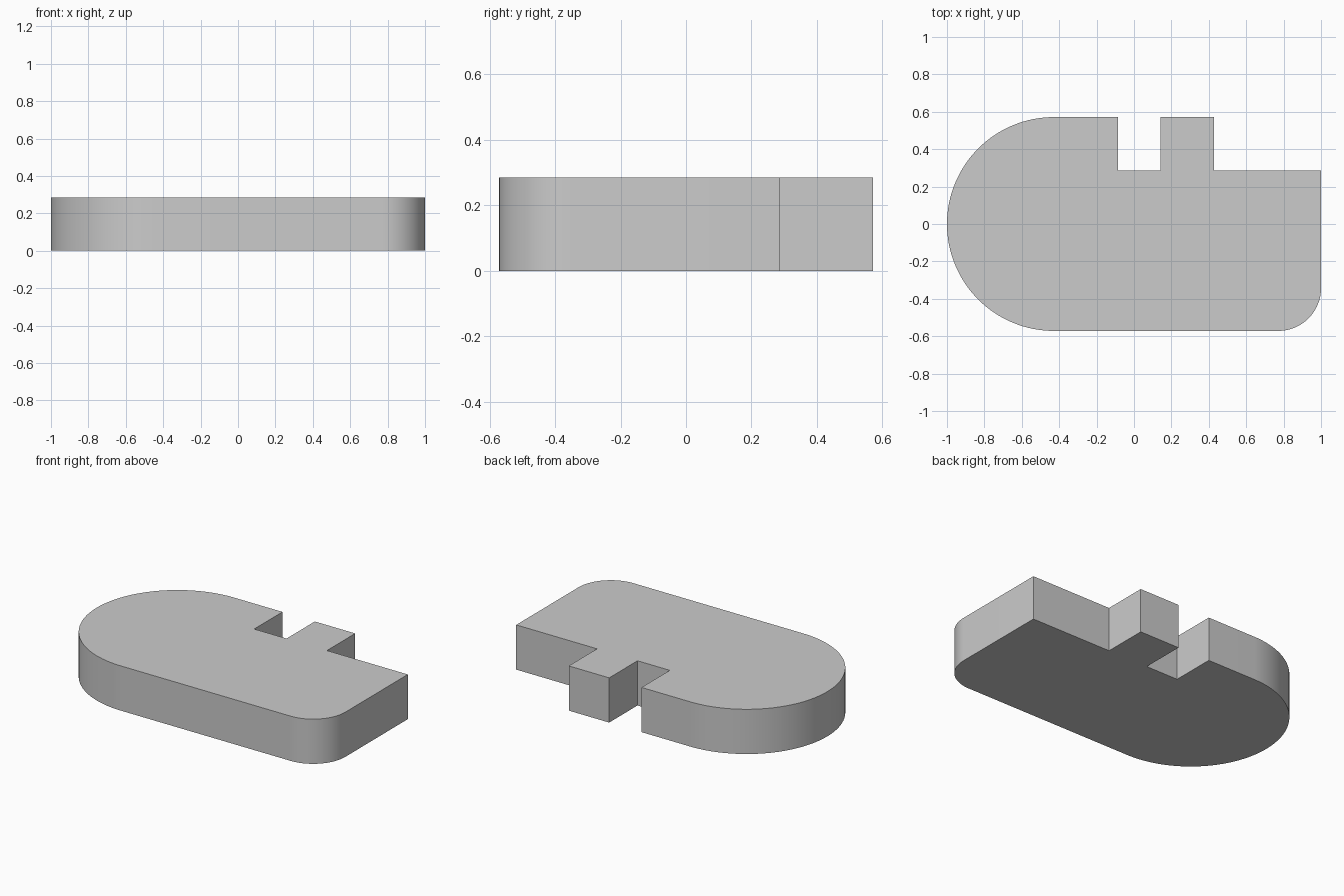
import bpy, bmesh
from math import sin, cos, radians

if "Cube" in bpy.data.objects:
    bpy.data.objects.remove(bpy.data.objects["Cube"])

U = 2 / 35            # base dimension: the plate is 35 x 20 x 5 units
HEIGHT = 5 * U


def arc(cx, cy, r, start, end, steps):
    """Points along a circular arc, angles in degrees."""
    angles = [radians(start + (end - start) * i / steps) for i in range(steps + 1)]
    return [(cx + r * cos(a), cy + r * sin(a)) for a in angles]


# Outline: round left end, rounded front right corner, stepped and notched back edge
outline = arc(-7.5, 0, 10, 90, 270, 64)
outline += arc(13.5, -6, 4, -90, 0, 24)
outline += [(17.5, 5), (7.5, 5), (7.5, 10), (2.5, 10),
            (2.5, 5), (-1.5, 5), (-1.5, 10)]

# Extrude the outline into a solid plate
bm = bmesh.new()
base = bm.faces.new([bm.verts.new((x * U, y * U, 0)) for x, y in outline])
top = bmesh.ops.extrude_face_region(bm, geom=[base], use_keep_orig=True)
bmesh.ops.translate(bm, vec=(0, 0, HEIGHT),
                    verts=[v for v in top["geom"] if isinstance(v, bmesh.types.BMVert)])
bmesh.ops.recalc_face_normals(bm, faces=bm.faces)
mesh = bpy.data.meshes.new("notched_plate")
bm.to_mesh(mesh)
bm.free()

plate = bpy.data.objects.new("notched_plate", mesh)
bpy.context.collection.objects.link(plate)

# Smooth curved walls, sharp edges elsewhere
bpy.context.view_layer.objects.active = plate
plate.select_set(True)
bpy.ops.object.shade_smooth_by_angle(angle=radians(30))
